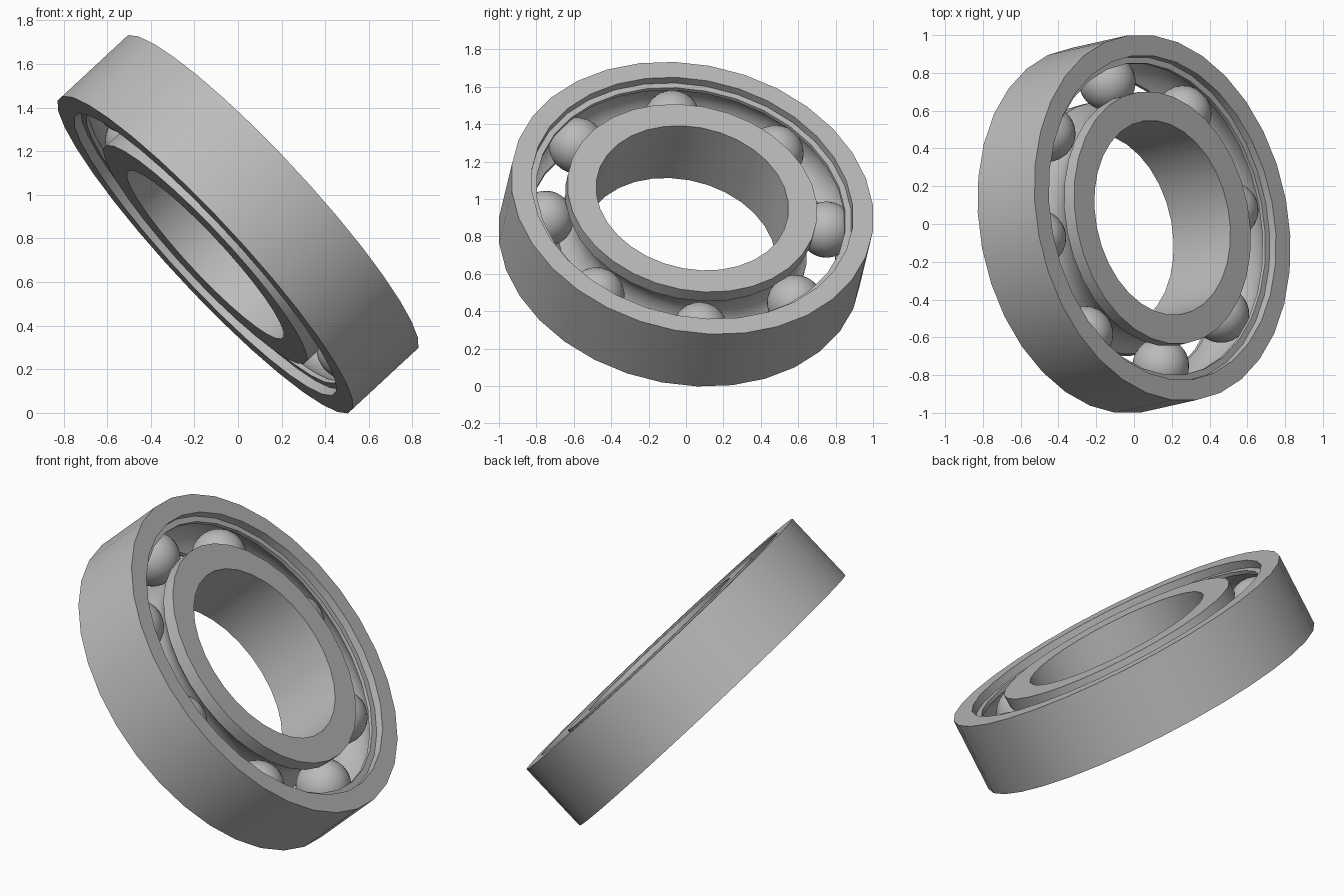
import bpy, bmesh, math
from mathutils import Matrix, Vector

cube = bpy.data.objects.get("Cube")
if cube:
    bpy.data.objects.remove(cube)

SEGMENTS = 32
HALF = 0.208          # half width of the bearing
PITCH = 0.765         # radius of the ball circle
GROOVE = 0.16         # raceway radius
BALL = 0.15
BALLS = 8

# Tilted frame: third axis is the bearing's spin axis
axis = Vector((0.723, 0.162, 0.671)).normalized()
side = (Vector((0, 1, 0)) - axis * axis.y).normalized()
side = Matrix.Rotation(math.radians(5.625), 3, axis) @ side
if side.x > -0.15:    # keep the turn on the -x side
    side = Matrix.Rotation(math.radians(-11.25), 3, axis) @ side
up = axis.cross(side)
frame = Matrix((side, up, axis)).transposed().to_4x4()
frame.translation = (0, 0, 0.865)

steel = bpy.data.materials.new("Grey Steel")
steel.use_nodes = True
steel.diffuse_color = (0.5, 0.5, 0.5, 1)
steel.node_tree.nodes["Principled BSDF"].inputs["Base Color"].default_value = (0.5, 0.5, 0.5, 1)


def finish(name, bm):
    """Turn a bmesh into a smooth, tilted steel part."""
    bmesh.ops.recalc_face_normals(bm, faces=bm.faces)
    mesh = bpy.data.meshes.new(name)
    bm.to_mesh(mesh)
    bm.free()
    mesh.materials.append(steel)
    obj = bpy.data.objects.new(name, mesh)
    bpy.context.collection.objects.link(obj)
    obj.matrix_world = frame
    bpy.ops.object.select_all(action='DESELECT')
    obj.select_set(True)
    bpy.context.view_layer.objects.active = obj
    bpy.ops.object.shade_smooth_by_angle(angle=math.radians(30))


def lathe(name, profile):
    """Spin a closed (radius, height) profile around the axis."""
    bm = bmesh.new()
    verts = [bm.verts.new((r, 0, z)) for r, z in profile]
    edges = [bm.edges.new((verts[i - 1], verts[i])) for i in range(len(verts))]
    bmesh.ops.spin(bm, geom=verts + edges, cent=(0, 0, 0), axis=(0, 0, 1),
                   angle=math.tau, steps=SEGMENTS, use_merge=True)
    bmesh.ops.remove_doubles(bm, verts=bm.verts, dist=0.0005)
    finish(name, bm)


def raceway(land, sign, steps=12):
    """Arc of the ball groove, top to bottom, cut into a land radius."""
    limit = math.acos(abs(land - PITCH) / GROOVE)
    angles = [limit - 2 * limit * i / steps for i in range(steps + 1)]
    return [(PITCH + sign * GROOVE * math.cos(a), GROOVE * math.sin(a)) for a in angles]


# Outer ring with a stepped shoulder on both faces
step = HALF - 0.045
lathe("outer_ring", [(0.983, HALF), (0.872, HALF), (0.872, step), (0.838, step)]
      + raceway(0.838, 1)
      + [(0.838, -step), (0.872, -step), (0.872, -HALF), (0.983, -HALF)])

# Inner ring with a plain bore
lathe("inner_ring", [(0.522, HALF), (0.678, HALF)]
      + raceway(0.678, -1)
      + [(0.678, -HALF), (0.522, -HALF)])

# Balls spaced evenly in the raceway
for i in range(BALLS):
    bm = bmesh.new()
    place = Matrix.Rotation(math.tau * i / BALLS, 4, 'Z') @ Matrix.Translation((PITCH, 0, 0))
    bmesh.ops.create_uvsphere(bm, u_segments=32, v_segments=16, radius=BALL, matrix=place)
    finish(f"ball_{i + 1}", bm)
